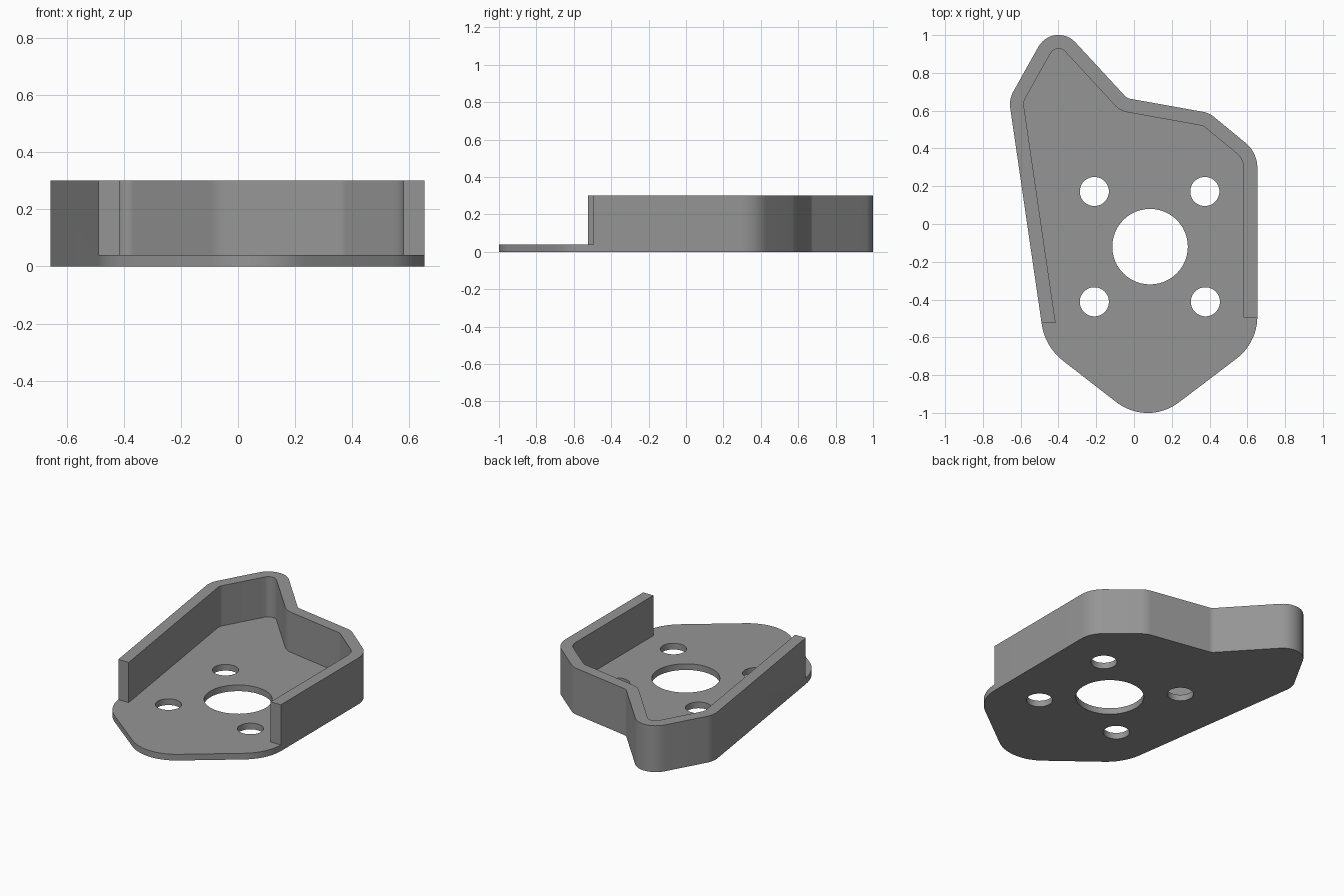
import bpy, bmesh, math
from mathutils import Vector

if "Cube" in bpy.data.objects:
    bpy.data.objects.remove(bpy.data.objects["Cube"])

HEIGHT, FLOOR, WALL = 0.30, 0.04, 0.073

# Outline corners, counterclockwise from the right rear: x, y, rounding radius
CORNERS = [
    (0.653, 0.378, 0.17), (0.398, 0.588, 0.12), (-0.037, 0.666, 0.05),
    (-0.424, 1.085, 0.122), (-0.662, 0.660, 0.14), (-0.471, -0.650, 0.30),
    (0.071, -1.071, 0.27), (0.653, -0.629, 0.28),
]


def rounded(index, inset=0.0, steps=12):
    """Points of one rounded corner, moved inward by inset."""
    n = len(CORNERS)
    p, a, b = (Vector(CORNERS[i % n][:2]) for i in (index, index - 1, index + 1))
    r = CORNERS[index][2]
    d1, d2 = (p - a).normalized(), (b - p).normalized()
    turn = math.atan2(d1.x * d2.y - d1.y * d2.x, d1.dot(d2))
    side = math.copysign(1, turn)
    normal = Vector((-d1.y, d1.x)) * side
    centre = p - d1 * r * math.tan(abs(turn) / 2) + normal * r
    radius = r - side * inset
    start = math.atan2(-normal.y, -normal.x)
    return [centre + radius * Vector((math.cos(start + turn * i / steps),
                                      math.sin(start + turn * i / steps)))
            for i in range(steps + 1)]


def prism(name, points, z0, z1):
    bm = bmesh.new()
    face = bm.faces.new([bm.verts.new((x, y, z0)) for x, y in points])
    top = bmesh.ops.extrude_face_region(bm, geom=[face])["geom"]
    bmesh.ops.translate(bm, vec=(0, 0, z1 - z0),
                        verts=[v for v in top if isinstance(v, bmesh.types.BMVert)])
    bmesh.ops.recalc_face_normals(bm, faces=bm.faces)
    mesh = bpy.data.meshes.new(name)
    bm.to_mesh(mesh)
    bm.free()
    obj = bpy.data.objects.new(name, mesh)
    bpy.context.collection.objects.link(obj)
    return obj


def circle(x, y, r, n=48):
    return [(x + r * math.cos(math.tau * i / n), y + r * math.sin(math.tau * i / n))
            for i in range(n)]


# Solid body
bracket = prism("walled_mounting_plate",
                [p for i in range(len(CORNERS)) for p in rounded(i)], 0, HEIGHT)

# Pocket that leaves the wall at the rear and opens toward the front
pocket = [p for i in range(5) for p in rounded(i, WALL)]
pocket += [(-0.415, -0.525), (-1.2, -0.525), (-1.2, -1.2),
           (1.2, -1.2), (1.2, -0.495), (0.653 - WALL, -0.495)]
cutters = [prism("pocket_cutter", pocket, FLOOR, 0.5)]

# Central bore and four bolt holes
for x, y, r in [(0.085, -0.12, 0.2), (-0.21, 0.172, 0.077), (0.375, 0.172, 0.077),
                (-0.21, -0.412, 0.077), (0.378, -0.412, 0.077)]:
    cutters.append(prism("hole_cutter", circle(x, y, r), -0.1, 0.2))

bpy.context.view_layer.objects.active = bracket
bracket.select_set(True)
for cutter in cutters:
    cutter.hide_render = True
    mod = bracket.modifiers.new("cut", 'BOOLEAN')
    mod.operation, mod.solver, mod.object = 'DIFFERENCE', 'EXACT', cutter
    bpy.ops.object.modifier_apply(modifier=mod.name)
    bpy.data.objects.remove(cutter)

grey = bpy.data.materials.new("mid_grey")
grey.diffuse_color = (0.3, 0.3, 0.3, 1)
grey.use_nodes = True
grey.node_tree.nodes["Principled BSDF"].inputs["Base Color"].default_value = grey.diffuse_color
bracket.data.materials.clear()
bracket.data.materials.append(grey)
bpy.ops.object.shade_smooth_by_angle(angle=math.radians(30))
